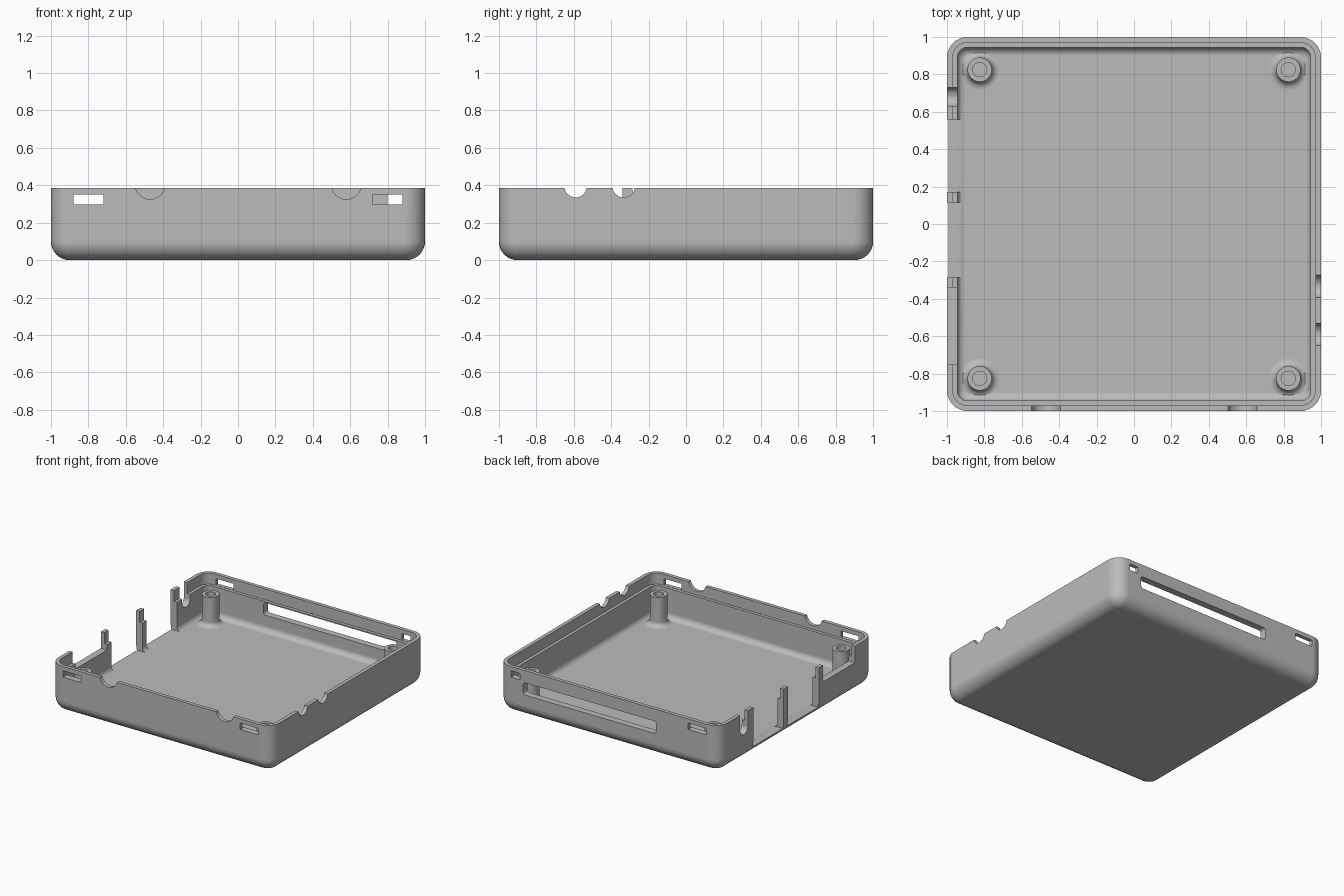
import bpy, bmesh
from math import sin, cos, pi
from mathutils import Matrix, Vector

old = bpy.data.objects.get("Cube")
if old:
    bpy.data.objects.remove(old, do_unlink=True)

HEIGHT, LEDGE, FLOOR = 0.385, 0.295, 0.055
LIP, WALL, CORNER, FILLET = 0.03, 0.055, 0.11, 0.1

grey = bpy.data.materials.new("plain grey")
grey.use_nodes = True
grey.diffuse_color = (0.5, 0.5, 0.5, 1)
grey.node_tree.nodes["Principled BSDF"].inputs["Base Color"].default_value = (0.5, 0.5, 0.5, 1)


def make_object(name, bm):
    bmesh.ops.recalc_face_normals(bm, faces=bm.faces)
    mesh = bpy.data.meshes.new(name)
    bm.to_mesh(mesh)
    bm.free()
    mesh.materials.append(grey)
    obj = bpy.data.objects.new(name, mesh)
    bpy.context.collection.objects.link(obj)
    return obj


def activate(obj):
    bpy.ops.object.select_all(action="DESELECT")
    obj.select_set(True)
    bpy.context.view_layer.objects.active = obj


def smooth(obj):
    activate(obj)
    bpy.ops.object.shade_smooth_by_angle(angle=pi / 6)
    mod = obj.modifiers.new("even shading", "WEIGHTED_NORMAL")
    mod.keep_sharp = True


def rounded_square(inset, steps=8):
    """Points of the plan outline, shrunk by the inset."""
    r, c = CORNER - inset, 1 - CORNER
    pts = []
    for q, (sx, sy) in enumerate([(1, 1), (-1, 1), (-1, -1), (1, -1)]):
        for i in range(steps + 1):
            a = (q + i / steps) * pi / 2
            pts.append((sx * c + r * cos(a), sy * c + r * sin(a)))
    return pts


def arc(cx, cz, r, a0, a1, steps=8):
    angles = [a0 + (a1 - a0) * i / steps for i in range(steps + 1)]
    return [(cx + r * cos(a), cz + r * sin(a)) for a in angles]


def loft(rings, cap=True):
    bm = bmesh.new()
    loops = [[bm.verts.new(p) for p in ring] for ring in rings]
    n = len(loops[0])
    for a, b in zip(loops, loops[1:]):
        for i in range(n):
            j = (i + 1) % n
            bm.faces.new((a[i], a[j], b[j], b[i]))
    if cap:
        bm.faces.new(loops[0])
        bm.faces.new(loops[-1])
    return bm


# Tray: wall section (inset, height) swept around the rounded square
section = arc(FILLET, FILLET, FILLET, 1.5 * pi, pi)
section += [(0, HEIGHT), (LIP, HEIGHT), (LIP, LEDGE), (WALL, LEDGE)]
section += arc(FILLET, FILLET, FILLET - WALL, pi, 1.5 * pi)
tray = make_object("tray", loft([[(x, y, z) for x, y in rounded_square(d)] for d, z in section]))

# Cutters for all the wall openings
cuts = bmesh.new()


def cut_box(x0, x1, y0, y1, z0, z1, round_axis=None, r=0.02):
    size = Vector((x1 - x0, y1 - y0, z1 - z0))
    mid = Vector((x0 + x1, y0 + y1, z0 + z1)) / 2
    mat = Matrix.Translation(mid) @ Matrix.Diagonal((*size, 1))
    made = bmesh.ops.create_cube(cuts, size=1, matrix=mat)["verts"]
    if round_axis is not None:
        edges = {e for v in made for e in v.link_edges}
        along = [e for e in edges
                 if abs((e.verts[0].co - e.verts[1].co)[round_axis]) > 1e-4]
        bmesh.ops.bevel(cuts, geom=along, offset=r, segments=5, profile=0.5,
                        affect="EDGES")


def cut_round(x, y, z, r, axis):
    mat = Matrix.Translation((x, y, z)) @ Matrix.Rotation(pi / 2, 4, axis)
    bmesh.ops.create_cone(cuts, cap_ends=True, segments=40, radius1=r, radius2=r,
                          depth=0.2, matrix=mat)


# Snap slots, front and back, and the long back opening
for x0, x1, y in [(-0.88, -0.72, -1), (0.72, 0.88, -1), (-0.88, -0.72, 1), (0.8, 0.88, 1)]:
    cut_box(x0, x1, y - 0.1, y + 0.1, 0.297, 0.35)
cut_box(-0.43, 0.77, 0.9, 1.1, 0.185, 0.285, round_axis=1)

# Cable notches in the front and right rims
for x in (-0.47, 0.58):
    cut_round(x, -1, 0.405, 0.08, "X")
for y in (-0.59, -0.333):
    cut_round(1, y, 0.395, 0.06, "Y")

# Port openings in the left wall, leaving slim posts
for y0, y1, z0 in [(-0.75, -0.34, 0.25), (-0.285, 0.115, 0.062), (0.17, 0.56, 0.062)]:
    cut_box(-1.1, -0.9, y0, y1, z0, 0.5)
cut_box(-1.1, -0.9, 0.63, 0.73, 0.21, 0.6, round_axis=0, r=0.049)

cutter = make_object("opening_cutter", cuts)
cutter.hide_render = True
mod = tray.modifiers.new("openings", "BOOLEAN")
mod.operation, mod.solver, mod.object = "DIFFERENCE", "EXACT", cutter
activate(tray)
bpy.ops.object.modifier_apply(modifier=mod.name)
bpy.data.objects.remove(cutter, do_unlink=True)
smooth(tray)

# Screw posts with flared feet and blind holes
post = [(0.105, 0.05)] + arc(0.105, FLOOR + 0.04, 0.04, 1.5 * pi, pi, 6)
post += [(0.065, LEDGE), (0.038, LEDGE), (0.038, 0.1)]
for side, sx in (("left", 1), ("right", -1)):
    for end, sy in (("front", -1), ("back", 1)):
        rings = [[(sx * 0.825 + r * cos(i * pi / 16), sy * 0.825 + r * sin(i * pi / 16), z)
                  for i in range(32)] for r, z in post]
        smooth(make_object(f"screw_post_{end}_{side}", loft(rings)))
